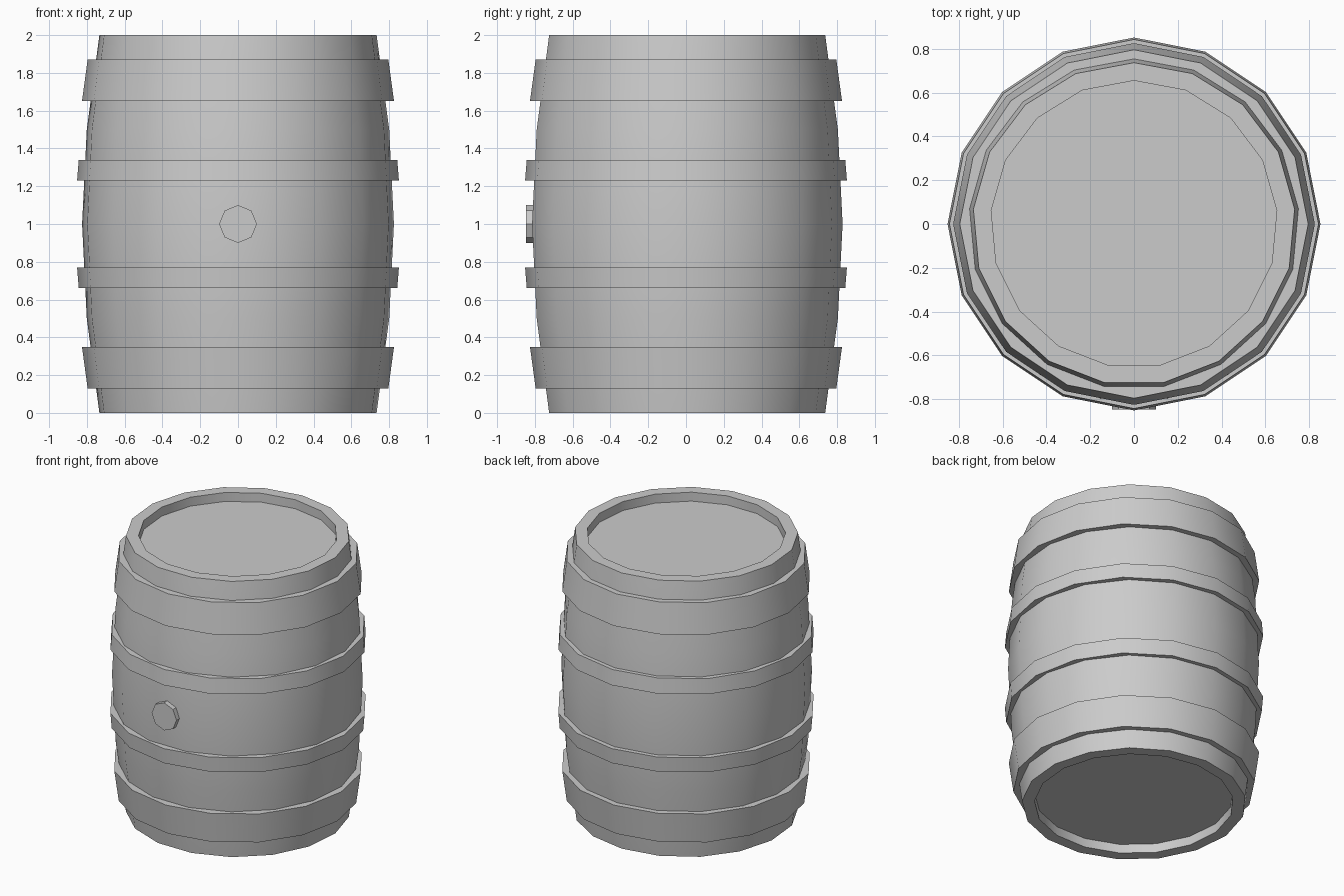
import bpy
import math

cube = bpy.data.objects.get("Cube")
if cube:
    bpy.data.objects.remove(cube, do_unlink=True)

grey = bpy.data.materials.new("plain grey")
grey.use_nodes = True
colour = (0.6, 0.6, 0.6, 1)
grey.diffuse_color = colour
grey.node_tree.nodes["Principled BSDF"].inputs["Base Color"].default_value = colour


def finish(obj, name):
    obj.name = obj.data.name = name
    obj.data.materials.append(grey)
    bpy.ops.object.select_all(action="DESELECT")
    obj.select_set(True)
    bpy.context.view_layer.objects.active = obj
    bpy.ops.object.shade_smooth_by_angle(angle=math.radians(30))


def lathe(name, profile, sides, start=0.0, closed=False):
    """Spin a (radius, height) profile, listed upwards on the outside, about z."""
    rows = len(profile)
    verts = []
    for i in range(sides):
        a = start + math.tau * i / sides
        verts += [(r * math.cos(a), r * math.sin(a), z) for r, z in profile]
    faces = []
    for i in range(sides):
        a, b = i * rows, (i + 1) % sides * rows
        for j in range(rows if closed else rows - 1):
            k = (j + 1) % rows
            faces.append((a + j, b + j, b + k, a + k))
    if not closed:
        # flat heads at both ends of the profile
        faces.append([i * rows for i in reversed(range(sides))])
        faces.append([i * rows + rows - 1 for i in range(sides)])
    mesh = bpy.data.meshes.new(name)
    mesh.from_pydata(verts, [], faces)
    obj = bpy.data.objects.new(name, mesh)
    bpy.context.collection.objects.link(obj)
    finish(obj, name)


# Bulging body with a raised rim and a recessed head at each end
lower = [(0.655, 0.065), (0.655, 0), (0.737, 0), (0.804, 0.5)]
upper = [(r, 2 - z) for r, z in reversed(lower)]
lathe("barrel_body", lower + [(0.829, 1)] + upper, 17, math.pi / 2)

# Hoops: (z low, z high, radius low, radius high), mirrored about mid height
for kind, z0, z1, r0, r1 in (("end", 0.13, 0.35, 0.796, 0.826),
                             ("middle", 0.66, 0.77, 0.843, 0.852)):
    ring = [(r0, z0), (r1, z1), (0.72, z1), (0.72, z0)]
    lathe(f"lower_{kind}_hoop", ring, 16, closed=True)
    mirrored = [(r, 2 - z) for r, z in reversed(ring)]
    lathe(f"upper_{kind}_hoop", mirrored, 16, closed=True)

# Bung plug on the front
bpy.ops.mesh.primitive_cylinder_add(vertices=8, radius=0.1, depth=0.07,
                                    location=(0, -0.812, 1),
                                    rotation=(math.pi / 2, 0, 0))
finish(bpy.context.object, "bung")
